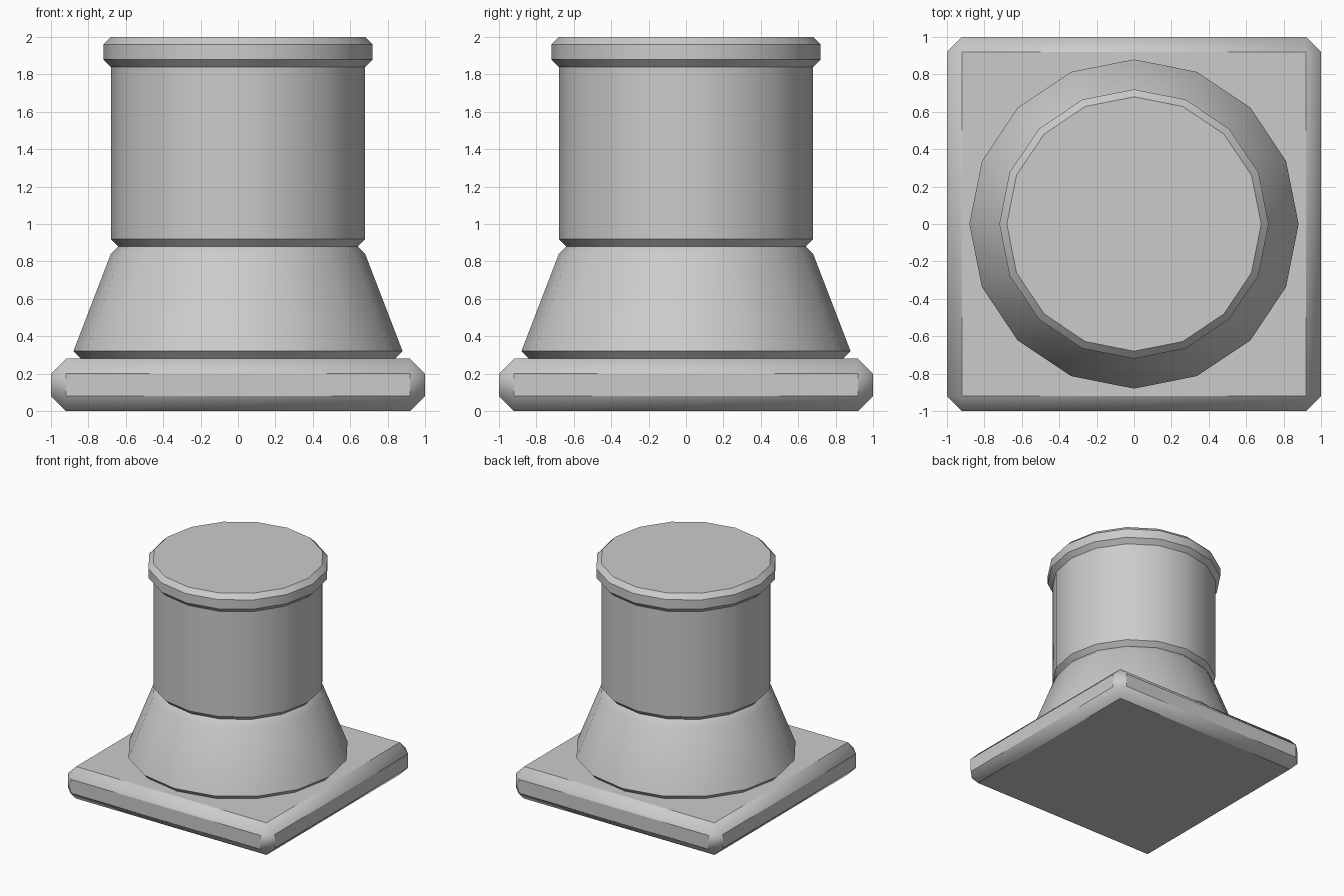
import bpy, bmesh
from math import cos, sin, pi, radians

if "Cube" in bpy.data.objects:
    bpy.data.objects.remove(bpy.data.objects["Cube"])

SIDES = 16


def finish(name, bm):
    bmesh.ops.recalc_face_normals(bm, faces=bm.faces)
    mesh = bpy.data.meshes.new(name)
    bm.to_mesh(mesh)
    bm.free()
    obj = bpy.data.objects.new(name, mesh)
    bpy.context.collection.objects.link(obj)
    bpy.ops.object.select_all(action='DESELECT')
    obj.select_set(True)
    bpy.context.view_layer.objects.active = obj
    bpy.ops.object.shade_smooth_by_angle(angle=radians(40))
    return obj


def lathe(name, profile):
    """Closed 16-sided solid from (radius, height) points, bottom to top."""
    bm = bmesh.new()
    rings = [[bm.verts.new((r * cos(2 * pi * i / SIDES), r * sin(2 * pi * i / SIDES), z))
              for i in range(SIDES)] for r, z in profile]
    for low, high in zip(rings, rings[1:]):
        for i in range(SIDES):
            j = (i + 1) % SIDES
            bm.faces.new((low[i], low[j], high[j], high[i]))
    bm.faces.new(rings[0][::-1])
    bm.faces.new(rings[-1])
    return finish(name, bm)


# Square plinth with every edge chamfered
bm = bmesh.new()
bmesh.ops.create_cube(bm, size=1)
bmesh.ops.scale(bm, vec=(2, 2, 0.28), verts=bm.verts)
bmesh.ops.translate(bm, vec=(0, 0, 0.14), verts=bm.verts)
bmesh.ops.bevel(bm, geom=bm.edges[:], offset=0.08, offset_type='OFFSET',
                segments=1, affect='EDGES')
finish("plinth", bm)

# Tapered foot, column and top cap
lathe("tapered_foot", [(0.84, 0.28), (0.88, 0.32), (0.68, 0.84), (0.64, 0.88)])
lathe("column", [(0.64, 0.88), (0.68, 0.92), (0.68, 1.84)])
lathe("top_cap", [(0.68, 1.84), (0.72, 1.88), (0.72, 1.96), (0.68, 2.0)])
